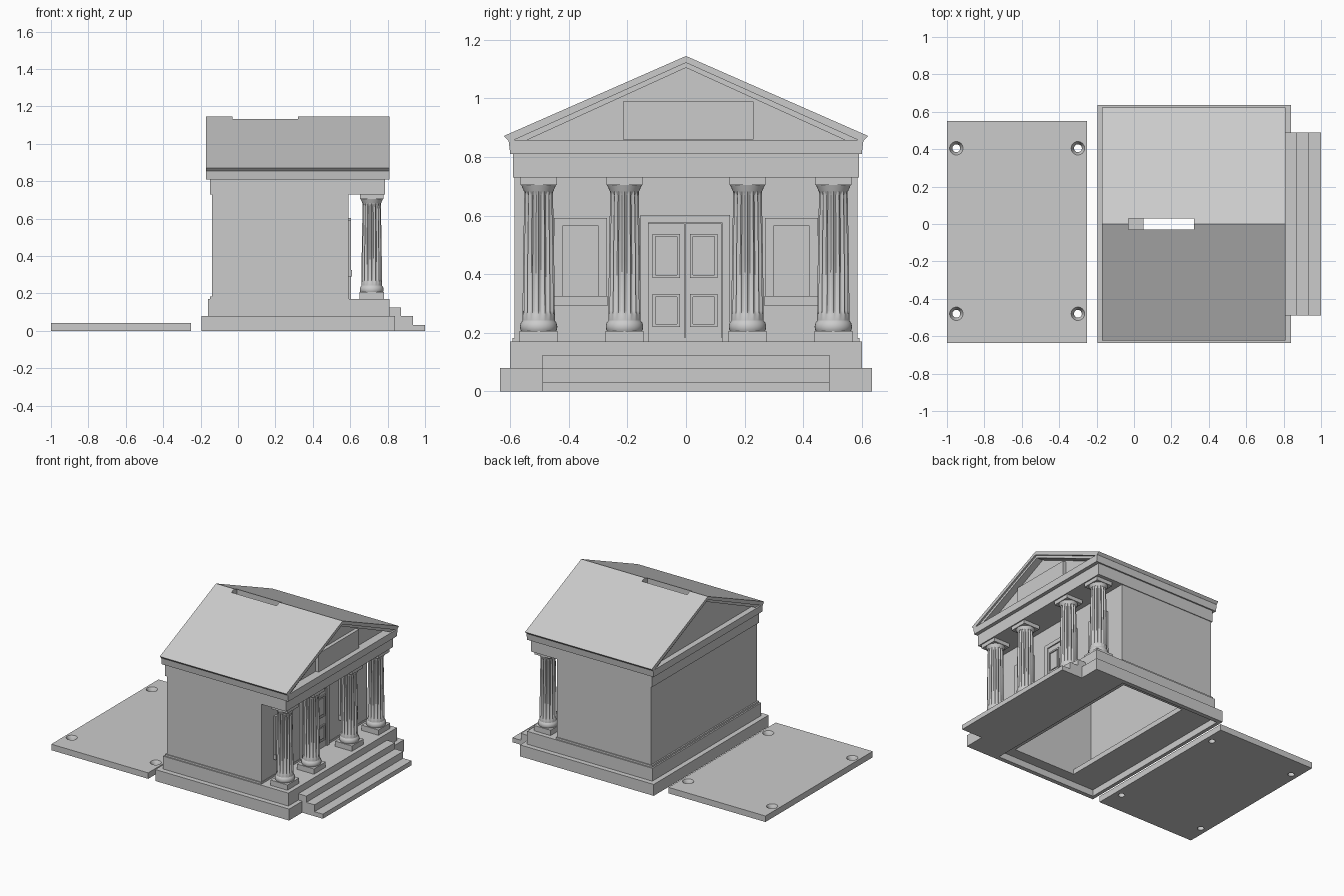
import bpy, bmesh, math
from mathutils import Matrix, Vector

if "Cube" in bpy.data.objects:
    bpy.data.objects.remove(bpy.data.objects["Cube"])

stone = bpy.data.materials.new("grey_stone")
stone.diffuse_color = (0.6, 0.6, 0.6, 1)
stone.use_nodes = True
stone.node_tree.nodes["Principled BSDF"].inputs["Base Color"].default_value = stone.diffuse_color


def finish(name, bm):
    bmesh.ops.recalc_face_normals(bm, faces=bm.faces[:])
    me = bpy.data.meshes.new(name)
    bm.to_mesh(me)
    bm.free()
    me.materials.append(stone)
    ob = bpy.data.objects.new(name, me)
    bpy.context.collection.objects.link(ob)
    return ob


def box(name, x0, x1, y0, y1, z0, z1):
    bm = bmesh.new()
    size = Matrix.Diagonal((x1 - x0, y1 - y0, z1 - z0, 1))
    mid = Matrix.Translation(((x0 + x1) / 2, (y0 + y1) / 2, (z0 + z1) / 2))
    bmesh.ops.create_cube(bm, size=1, matrix=mid @ size)
    return finish(name, bm)


def extrude_x(name, profile, x0, x1):
    """Extrude a (y, z) outline along x."""
    bm = bmesh.new()
    f = bm.faces.new([bm.verts.new((x0, y, z)) for y, z in profile])
    new = bmesh.ops.extrude_face_region(bm, geom=[f])["geom"]
    verts = [v for v in new if isinstance(v, bmesh.types.BMVert)]
    bmesh.ops.translate(bm, vec=Vector((x1 - x0, 0, 0)), verts=verts)
    return finish(name, bm)


def lathe(name, x, y, rings, n, flutes=0):
    """Stack rings of (z, radius, flute depth) into a closed turned solid."""
    bm = bmesh.new()
    loops = []
    for z, r, depth in rings:
        loop = []
        for i in range(n):
            a = 2 * math.pi * i / n
            rr = r - depth * abs(math.sin(a * flutes / 2)) if flutes else r
            loop.append(bm.verts.new((x + rr * math.cos(a), y + rr * math.sin(a), z)))
        loops.append(loop)
    for lo, hi in zip(loops, loops[1:]):
        for i in range(n):
            j = (i + 1) % n
            bm.faces.new((lo[i], lo[j], hi[j], hi[i]))
    bm.faces.new(loops[0][::-1])
    bm.faces.new(loops[-1])
    ob = finish(name, bm)
    smooth(ob)
    return ob


def smooth(ob):
    bpy.ops.object.select_all(action='DESELECT')
    bpy.context.view_layer.objects.active = ob
    ob.select_set(True)
    bpy.ops.object.shade_smooth_by_angle(angle=math.radians(32))


def cut(targets, cutter):
    """Subtract the cutter from every target, then discard it."""
    for ob in targets:
        m = ob.modifiers.new("cut", 'BOOLEAN')
        m.operation, m.solver, m.object = 'DIFFERENCE', 'EXACT', cutter
        bpy.context.view_layer.objects.active = ob
        bpy.ops.object.modifier_apply(modifier=m.name)
    bpy.data.objects.remove(cutter)


def mirror_y(pts):
    """Complete a right-hand outline that starts and ends near the ridge."""
    return pts + [(-y, z) for y, z in reversed(pts) if y > 0]


# Loose bottom plate with countersunk screw holes
plate = box("bottom_plate", -1, -0.25, -0.635, 0.55, 0, 0.042)
for hx in (-0.95, -0.30):
    for hy in (-0.48, 0.405):
        cut([plate], lathe("screw_cutter", hx, hy, [(-0.02, 0.021, 0),
            (0.015, 0.021, 0), (0.042, 0.036, 0), (0.06, 0.036, 0)], 24))

# Stepped base, rebated below for the plate
base = box("lower_base", -0.195, 0.84, -0.635, 0.635, 0, 0.08)
plinth = box("upper_base", -0.16, 0.81, -0.6, 0.6, 0.08, 0.17)
skirting = box("wall_skirting", -0.15, 0.593, -0.592, 0.592, 0.17, 0.183)
cut([base], box("rebate_cutter", -0.17, 0.6, -0.605, 0.605, -0.1, 0.045))
cut([base], box("opening_cutter", 0.05, 0.53, -0.53, 0.53, -0.1, 0.2))

# Entrance stairs
for i, (x1, z1) in enumerate([(1.0, 0.032), (0.935, 0.08), (0.872, 0.124)]):
    box(f"stair_{i + 1}", 0.80, x1, -0.49, 0.49, 0, z1)

# Hollow hall and entablature
walls = box("walls", -0.14, 0.59, -0.585, 0.585, 0.17, 0.735)
frieze = box("frieze", -0.15, 0.785, -0.59, 0.59, 0.73, 0.812)
cut([plinth, skirting, walls, frieze],
    box("room_cutter", -0.09, 0.54, -0.53, 0.53, 0.05, 0.9))

# Cornice, roof and recessed gables
cornice = extrude_x("cornice", [(-0.6, 0.81), (0.6, 0.81), (0.606, 0.858), (-0.606, 0.858)], -0.17, 0.81)
tympanum = extrude_x("tympanum", [(-0.57, 0.855), (0.57, 0.855), (0, 1.115)], -0.13, 0.75)


def roof_band(name, outer, inner, x0, x1):
    return extrude_x(name, mirror_y(outer) + [(-y, z) for y, z in mirror_y(inner)][::-1][::-1], x0, x1)


def chevron(name, outer, inner, x0, x1):
    """Inverted V section; outlines run from ridge to right eave."""
    right = outer + inner[::-1]
    left = [(-y, z) for y, z in inner[1:]] + [(-y, z) for y, z in outer[:0:-1]]
    return extrude_x(name, right + left, x0, x1)


roof = chevron("roof", [(0, 1.145), (0.622, 0.872), (0.606, 0.856)],
               [(0, 1.122), (0.588, 0.858)], -0.17, 0.81)
moulding = chevron("gable_moulding", [(0, 1.126), (0.594, 0.857)],
                   [(0, 1.105), (0.545, 0.857)], -0.158, 0.798)
box("gable_panel", 0.74, 0.775, -0.215, 0.23, 0.86, 0.99)

# Coin slot through the ridge
cut([roof, moulding, tympanum, cornice],
    box("slot_cutter", -0.03, 0.32, -0.03, 0.03, 0.7, 1.3))

# Fluted columns
CX = 0.715
for k, y in enumerate((-0.503, -0.21, 0.21, 0.503), 1):
    box(f"column_plinth_{k}", CX - 0.065, CX + 0.065, y - 0.065, y + 0.065, 0.165, 0.207)
    lathe(f"column_foot_{k}", CX, y, [(0.2, 0.056, 0), (0.21, 0.062, 0), (0.222, 0.064, 0),
          (0.234, 0.061, 0), (0.243, 0.054, 0)], 32)
    lathe(f"column_shaft_{k}", CX, y, [(0.235, 0.055, 0), (0.262, 0.055, 0), (0.275, 0.055, 0.008),
          (0.45, 0.053, 0.008), (0.67, 0.049, 0.008), (0.682, 0.049, 0), (0.705, 0.049, 0)], 96, 16)
    lathe(f"column_neck_{k}", CX, y, [(0.683, 0.05, 0), (0.692, 0.054, 0), (0.706, 0.06, 0)], 32)
    box(f"column_capital_{k}", CX - 0.062, CX + 0.062, y - 0.062, y + 0.062, 0.704, 0.732)


def frame(name, x1, y0, y1, z0, z1, w):
    """Raised rectangular surround of width w on the entrance wall."""
    ob = box(name, 0.58, x1, y0, y1, z0, z1)
    cut([ob], box("frame_cutter", 0.5, 0.7, y0 + w, y1 - w, z0 + w, z1 - w))


# Windows with sills
for side, name in ((-1, "left"), (1, "right")):
    c = side * 0.36
    frame(f"{name}_window_frame", 0.603, c - 0.09, c + 0.09, 0.295, 0.592, 0.028)
    box(f"{name}_window_pane", 0.58, 0.594, c - 0.07, c + 0.07, 0.31, 0.57)
    box(f"{name}_window_sill", 0.58, 0.61, c - 0.092, c + 0.092, 0.292, 0.325)

# Double door with four panels
frame("door_frame", 0.603, -0.155, 0.15, 0.14, 0.603, 0.027)
for side, name in ((-1, "left"), (1, "right")):
    y0, y1 = sorted((-0.003 + side * 0.002, -0.003 + side * 0.125))
    box(f"{name}_door_leaf", 0.58, 0.597, y0, y1, 0.172, 0.574)
    c = -0.003 + side * 0.064
    for z0, z1, row in ((0.22, 0.332, "lower"), (0.388, 0.538, "upper")):
        frame(f"{name}_{row}_door_moulding", 0.604, c - 0.047, c + 0.047, z0, z1, 0.01)
        box(f"{name}_{row}_door_panel", 0.58, 0.602, c - 0.03, c + 0.03, z0 + 0.017, z1 - 0.017)
